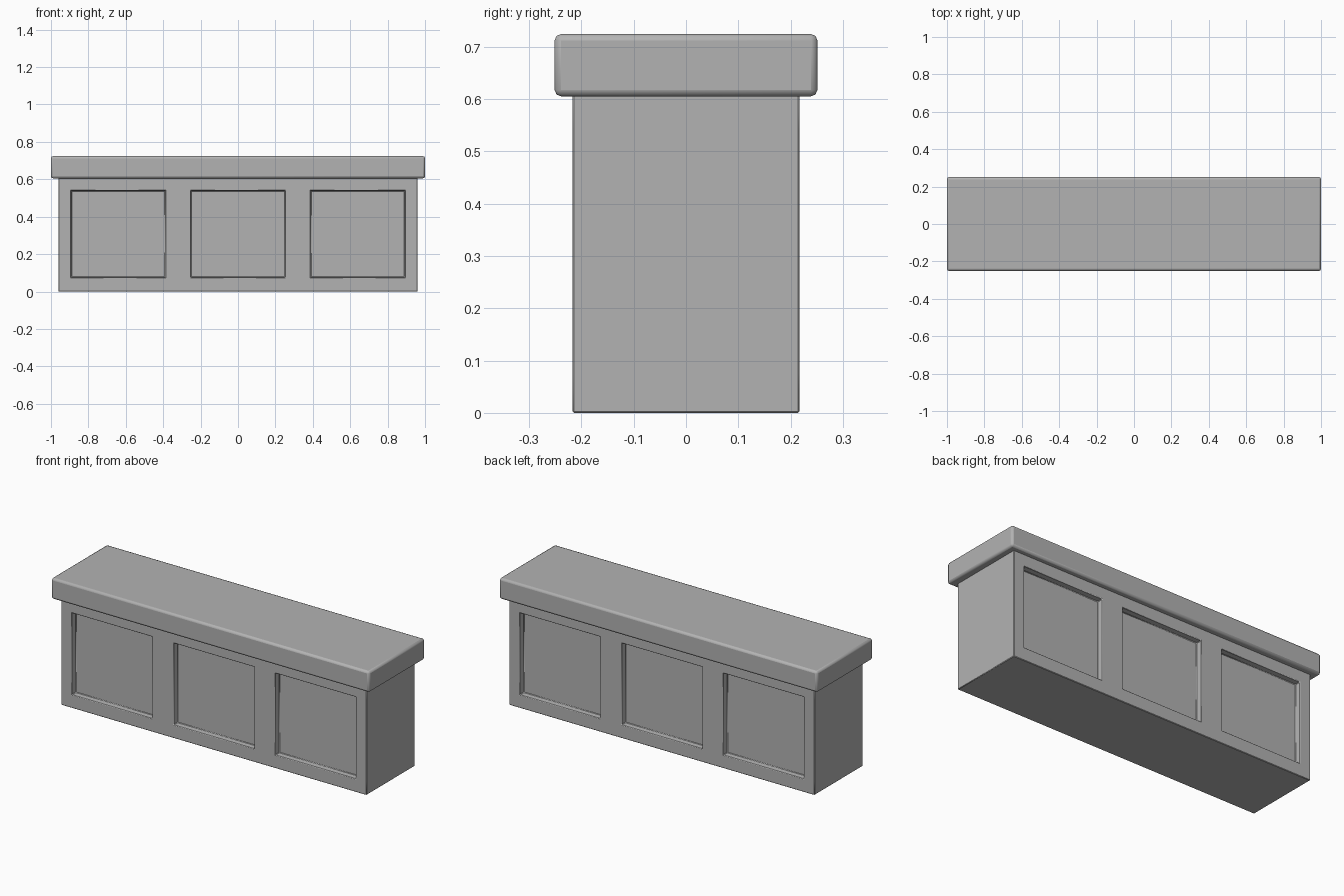
import bpy, bmesh
from math import radians
from mathutils import Matrix, Vector

cube = bpy.data.objects.get("Cube")
if cube:
    bpy.data.objects.remove(cube, do_unlink=True)

grey = bpy.data.materials.new("plain_grey")
grey.use_nodes = True
colour = (0.45, 0.45, 0.45, 1)
grey.diffuse_color = colour
grey.node_tree.nodes["Principled BSDF"].inputs["Base Color"].default_value = colour


def box(size, base):
    """Box mesh of the given size standing at height base."""
    bm = bmesh.new()
    place = Matrix.Translation((0, 0, base + size[2] / 2)) @ Matrix.Diagonal((*size, 1))
    bmesh.ops.create_cube(bm, size=1, matrix=place)
    return bm


def finish(bm, name, bevel, segments):
    """Turn the mesh into a softened, smooth shaded object."""
    mesh = bpy.data.meshes.new(name)
    bm.to_mesh(mesh)
    bm.free()
    mesh.materials.append(grey)
    obj = bpy.data.objects.new(name, mesh)
    bpy.context.collection.objects.link(obj)
    mod = obj.modifiers.new("soft_edges", "BEVEL")
    mod.width = bevel
    mod.segments = segments
    mod.limit_method = "ANGLE"
    mod.angle_limit = radians(30)
    bpy.ops.object.select_all(action="DESELECT")
    obj.select_set(True)
    bpy.context.view_layer.objects.active = obj
    bpy.ops.object.shade_smooth_by_angle(angle=radians(50))


# Counter body with three sunken panels on the front and on the back
body = box((1.92, 0.434, 0.61), 0)
centres, half_width, low, high = (-0.64, 0, 0.64), 0.253, 0.075, 0.54


def cut(point, normal):
    bmesh.ops.bisect_plane(body, geom=body.verts[:] + body.edges[:] + body.faces[:],
                           plane_co=point, plane_no=normal)


for c in centres:
    for side in (-1, 1):
        cut((c + side * half_width, 0, 0), Vector((1, 0, 0)))
for z in (low, high):
    cut((0, 0, z), Vector((0, 0, 1)))

body.normal_update()
panels = []
for face in body.faces:
    mid = face.calc_center_median()
    if abs(face.normal.y) > 0.9 and low < mid.z < high:
        if any(abs(mid.x - c) < half_width / 2 for c in centres):
            panels.append(face)
bmesh.ops.inset_individual(body, faces=panels, thickness=0.003, depth=-0.033)
finish(body, "counter_body", 0.003, 1)

# Overhanging slab with rounded edges
finish(box((2.0, 0.502, 0.119), 0.605), "counter_top", 0.012, 2)
